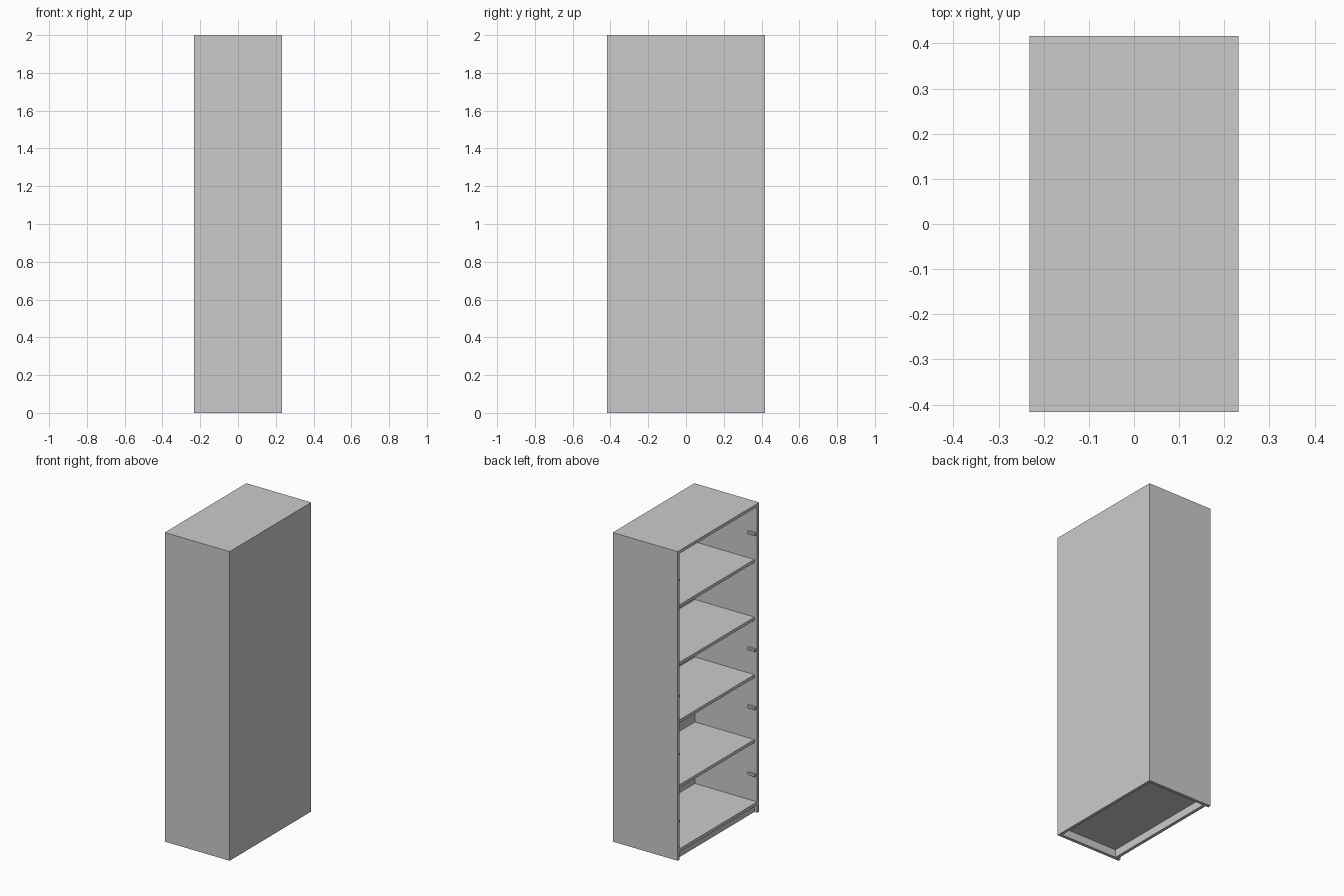
import bpy
import bmesh
from mathutils import Vector

if "Cube" in bpy.data.objects:
    bpy.data.objects.remove(bpy.data.objects["Cube"])

HX, HY, H, T = 0.232, 0.417, 2.0, 0.02   # half depth, half width, height, board thickness


def box(name, lo, hi, bevel=0.0):
    """Axis-aligned board from its low corner to its high corner."""
    lo, hi = Vector(lo), Vector(hi)
    mid, size = (lo + hi) / 2, hi - lo
    bm = bmesh.new()
    bmesh.ops.create_cube(bm, size=1.0)
    for v in bm.verts:
        v.co = Vector(a * b for a, b in zip(v.co, size))
    if bevel:
        bmesh.ops.bevel(bm, geom=bm.edges[:], offset=bevel, segments=1, affect='EDGES')
    me = bpy.data.meshes.new(name)
    bm.to_mesh(me)
    bm.free()
    ob = bpy.data.objects.new(name, me)
    ob.location = mid
    bpy.context.collection.objects.link(ob)
    return ob


IN = HY - T      # inner face of the side panels
BACK = HX - 0.018

# Carcass: two side panels, top, back, bottom and recessed plinth (open towards -x)
box("side_panel_front", (-HX, -HY, 0), (HX, -IN, H))
box("side_panel_rear", (-HX, IN, 0), (HX, HY, H))
box("top_panel", (-HX, -IN, H - T), (HX, IN, H))
box("back_panel", (BACK, -IN, 0), (HX, IN, H - T))
box("bottom_panel", (-HX, -IN, 0.05), (BACK, IN, 0.07))
box("plinth", (-HX + 0.02, -IN, 0), (-HX + 0.04, IN, 0.05))

# Shelves, set back slightly from the opening
for i, z in enumerate((0.468, 0.888, 1.26, 1.633)):
    box(f"shelf_{i + 1}", (-0.212, -IN, z - T), (BACK, IN, z))

# Hinge plates on both inner sides
for i, z in enumerate((0.242, 0.676, 1.051, 1.802)):
    for label, s in (("front", -1), ("rear", 1)):
        y0, y1 = sorted((s * IN, s * (IN - 0.014)))
        box(f"hinge_plate_{label}_{i + 1}", (-0.225, y0, z - 0.009),
            (-0.17, y1, z + 0.009), 0.002)
